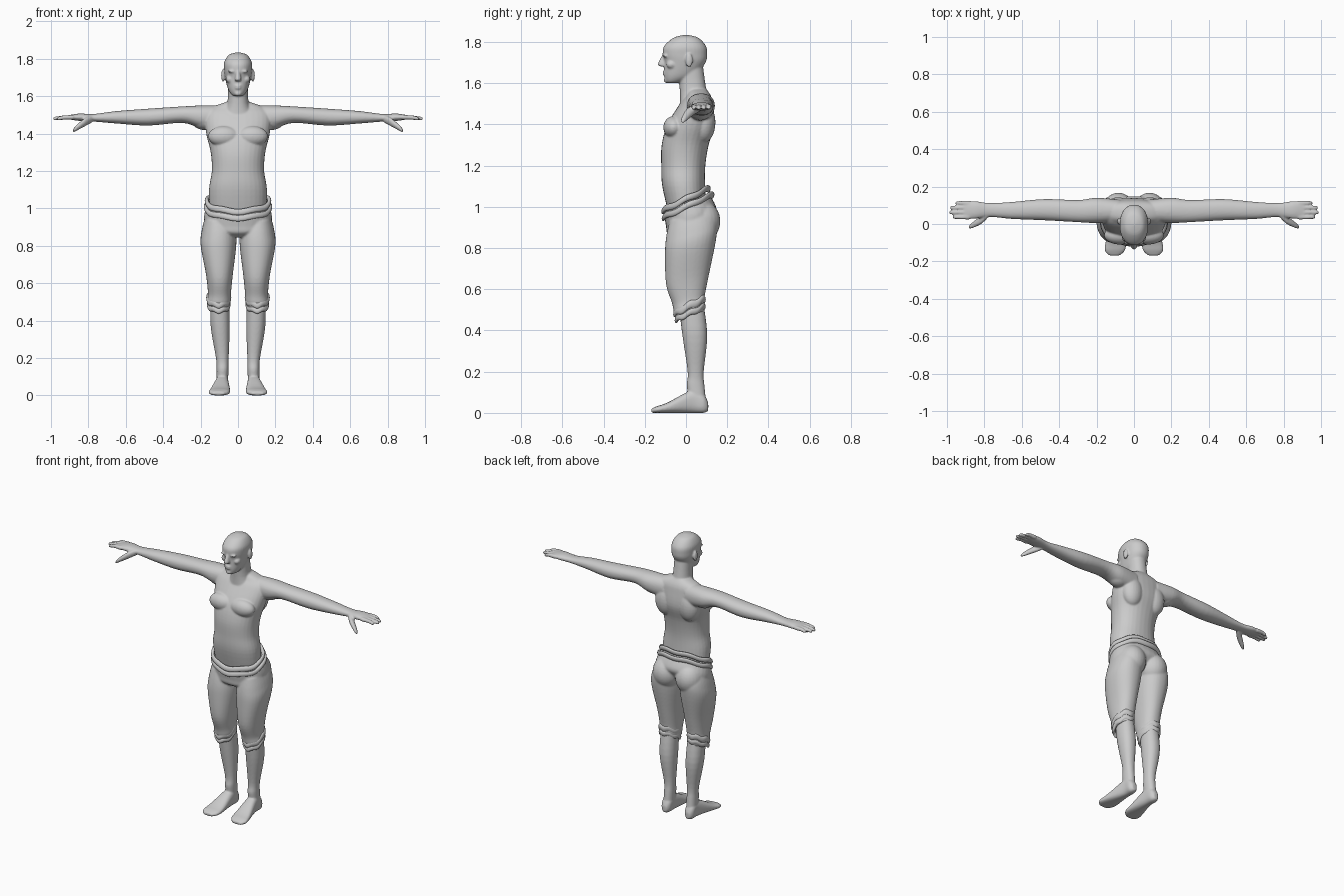
import bpy, bmesh, math
from mathutils import Vector, Matrix

if "Cube" in bpy.data.objects:
    bpy.data.objects.remove(bpy.data.objects["Cube"])

grey = bpy.data.materials.new("plain grey")
grey.use_nodes = True
tone = (0.6, 0.6, 0.6, 1)
grey.diffuse_color = tone
grey.node_tree.nodes["Principled BSDF"].inputs["Base Color"].default_value = tone

ACROSS = {"x": "yz", "y": "xz", "z": "xy"}


def spline(rows, steps=5):
    """Pass a smooth curve through rows of numbers."""
    out = []
    last = len(rows) - 1
    for i in range(last):
        before, start, end, after = (rows[max(0, min(last, i + k))] for k in (-1, 0, 1, 2))
        for step in range(steps):
            t = step / steps
            ease = t * t * (3 - 2 * t)
            pull, push = t * (1 - t) ** 2 / 2, t * t * (1 - t) / 2
            out.append([b + (c - b) * ease + (c - a) * pull - (d - b) * push
                        for a, b, c, d in zip(before, start, end, after)])
    return out + [list(rows[last])]


def skin(bm, rings, closed=False):
    """Bridge rings of points; cap the ends unless the loop is closed."""
    loops = [[bm.verts.new(point) for point in ring] for ring in rings]
    count = len(loops[0])
    pairs = list(zip(loops, loops[1:]))
    if closed:
        pairs.append((loops[-1], loops[0]))
    else:
        bm.faces.new(loops[0])
        bm.faces.new(loops[-1])
    for first, second in pairs:
        for i in range(count):
            j = (i + 1) % count
            bm.faces.new((first[i], first[j], second[j], second[i]))


def circle(count):
    """Cosine and sine pairs evenly spaced round a turn."""
    angles = [math.tau * k / count for k in range(count)]
    return [(math.cos(angle), math.sin(angle)) for angle in angles]


def loft(bm, axis, rows, side=1, power=2.2, slope=0.0):
    """Rows hold a station on the axis, then low and high extents across it."""
    rings = []
    for station, low_u, high_u, low_v, high_v in spline(rows):
        ring = []
        for cosine, sine in circle(32):
            u = math.copysign(abs(cosine) ** (2 / power), cosine)
            v = math.copysign(abs(sine) ** (2 / power), sine)
            point = Vector()
            across_u, across_v = ACROSS[axis]
            setattr(point, across_u, (low_u + high_u + u * (high_u - low_u)) / 2)
            setattr(point, across_v, (low_v + high_v + v * (high_v - low_v)) / 2)
            setattr(point, axis, station + slope * getattr(point, across_v))
            point.x *= side
            ring.append(point)
        rings.append(ring)
    skin(bm, rings)


def upright(bm, rows, **options):
    """Symmetric loft: height, half width, front, back."""
    loft(bm, "z", [(z, -half, half, front, back) for z, half, front, back in rows], **options)


def digit(bm, points, side):
    """Finger or thumb through centre points with a radius each."""
    rows = [(x, y - r, y + r, z - r, z + r) for x, y, z, r in points]
    loft(bm, "x", rows, side)


def blob(bm, centre, radii, side=1):
    centre = Vector(centre)
    centre.x *= side
    matrix = Matrix.Translation(centre) @ Matrix.Diagonal((*radii, 1))
    bmesh.ops.create_uvsphere(bm, u_segments=24, v_segments=16, radius=1, matrix=matrix)


def band(bm, middle, radius_x, radius_y, slope, thick, tall, side=1):
    """Sloping, slightly wavy hoop of cloth around a limb or the waist."""
    rings = []
    for index, (cosine, sine) in enumerate(circle(64)):
        wave = tall / 4 * math.cos(math.tau * index * 6 / 64)
        ring = []
        for outward, upward in circle(12):
            x = middle[0] + (radius_x + thick * outward) * cosine
            y = middle[1] + (radius_y + thick * outward) * sine
            z = middle[2] + slope * (y - middle[1]) + tall * upward + wave
            ring.append((x * side, y, z))
        rings.append(ring)
    skin(bm, rings, closed=True)


def finish(name, bm, voxel=0.0):
    """Make the object; a voxel size fuses its overlapping parts into one skin."""
    bmesh.ops.recalc_face_normals(bm, faces=bm.faces)
    mesh = bpy.data.meshes.new(name)
    bm.to_mesh(mesh)
    bm.free()
    mesh.materials.append(grey)
    mesh.polygons.foreach_set("use_smooth", [True] * len(mesh.polygons))
    ob = bpy.data.objects.new(name, mesh)
    bpy.context.collection.objects.link(ob)
    if voxel:
        fuse = ob.modifiers.new("fuse", "REMESH")
        fuse.mode, fuse.voxel_size, fuse.use_smooth_shade = "VOXEL", voxel, True
        relax = ob.modifiers.new("relax", "SMOOTH")
        relax.factor, relax.iterations = 0.5, 6


# Torso and neck
body = bmesh.new()
upright(body, [(.95, .15, -.08, .1), (1.1, .155, -.115, .093), (1.2, .14, -.12, .094),
               (1.3, .146, -.118, .11), (1.4, .17, -.09, .138), (1.5, .177, -.03, .13),
               (1.54, .14, 0, .12), (1.57, .06, .01, .1)])
upright(body, [(1.48, .1, -.03, .12), (1.56, .058, -.03, .1), (1.7, .052, -.04, .08)])

# Head
upright(body, [(1.6, .02, -.09, -.05), (1.61, .036, -.1, -.01), (1.64, .054, -.106, .05),
               (1.7, .07, -.105, .095), (1.74, .075, -.113, .103), (1.78, .074, -.106, .097),
               (1.82, .05, -.06, .06), (1.834, .01, -.01, .01)])

# Nose, lips and chin
upright(body, [(1.68, .012, -.115, -.09), (1.69, .017, -.137, -.09), (1.74, .008, -.114, -.09)])
for z in (1.655, 1.643):
    blob(body, (0, -.1, z), (.02, .014, .006))
blob(body, (0, -.094, 1.614), (.02, .014, .014))

for side in (1, -1):
    # Brow, cheek and ear
    blob(body, (.03, -.1, 1.732), (.025, .012, .007), side)
    blob(body, (.045, -.07, 1.69), (.02, .025, .02), side)
    blob(body, (.08, .015, 1.71), (.01, .018, .034), side)
    # Chest, shoulder blade and shoulder
    blob(body, (.075, -.06, 1.385), (.085, .05, .055), side)
    blob(body, (.085, .085, 1.41), (.07, .058, .1), side)
    blob(body, (.18, .07, 1.485), (.075, .064, .066), side)
    # Arm and palm
    loft(body, "x", [(.08, .01, .13, 1.41, 1.55), (.2, .005, .14, 1.43, 1.55),
                     (.3, .01, .128, 1.457, 1.545), (.48, .02, .133, 1.443, 1.533),
                     (.65, .027, .118, 1.454, 1.52), (.77, .038, .112, 1.464, 1.505),
                     (.85, .028, .122, 1.468, 1.507), (.91, .03, .12, 1.477, 1.497)], side)
    # Fingers and thumb
    for index in range(4):
        y = .037 + index * .025
        tip = .99 - .012 * (index - 1.3) ** 2
        digit(body, [(.88, y, 1.487, .013), (.93, y, 1.486, .011),
                     (tip - .01, y, 1.48, .01), (tip, y, 1.478, .004)], side)
    digit(body, [(.78, .055, 1.48, .02), (.82, .02, 1.46, .022),
                 (.87, -.01, 1.425, .014), (.884, -.018, 1.41, .006)], side)
    # Shin and calf
    loft(body, "z", [(.03, .055, .115, .02, .1), (.13, .051, .114, .004, .09),
                     (.2, .05, .118, .008, .086), (.38, .044, .147, -.018, .103),
                     (.56, .05, .145, -.04, .08)], side)
    # Foot
    loft(body, "y", [(.108, .07, .1, .01, .05), (.085, .054, .116, 0, .09), (.03, .05, .12, 0, .11),
                     (-.09, .042, .15, 0, .05), (-.14, .048, .157, 0, .033),
                     (-.168, .075, .135, 0, .02)], side, power=2.5)
finish("body", body, voxel=.005)

# Trousers: seat and legs
trousers = bmesh.new()
upright(trousers, [(.86, .09, -.05, .09), (.9, .165, -.09, .13), (.94, .182, -.097, .148),
                   (1.02, .168, -.11, .115)], slope=.35)
for side in (1, -1):
    blob(trousers, (.083, .075, .93), (.088, .092, .1), side)
    loft(trousers, "z", [(.95, .03, .175, -.08, .12), (.88, .012, .193, -.096, .15),
                         (.8, .009, .2, -.102, .145), (.65, .027, .172, -.097, .113),
                         (.55, .037, .161, -.068, .092), (.51, .038, .165, -.06, .09),
                         (.47, .044, .158, -.045, .088)], side, slope=.25)
finish("trousers", trousers, voxel=.006)

# Waistband with its rolled lower edge
waistband = bmesh.new()
band(waistband, (0, 0, 1.037), .168, .11, .48, .01, .016)
band(waistband, (0, .01, 1.005), .173, .118, .46, .01, .016)
finish("waistband", waistband)

# Rolled trouser cuffs
for side, label in ((1, "left"), (-1, "right")):
    cuff = bmesh.new()
    band(cuff, (.103, .017, .52), .057, .069, .45, .01, .02, side)
    band(cuff, (.103, .02, .487), .054, .065, .45, .01, .017, side)
    finish(label + "_cuff", cuff)
